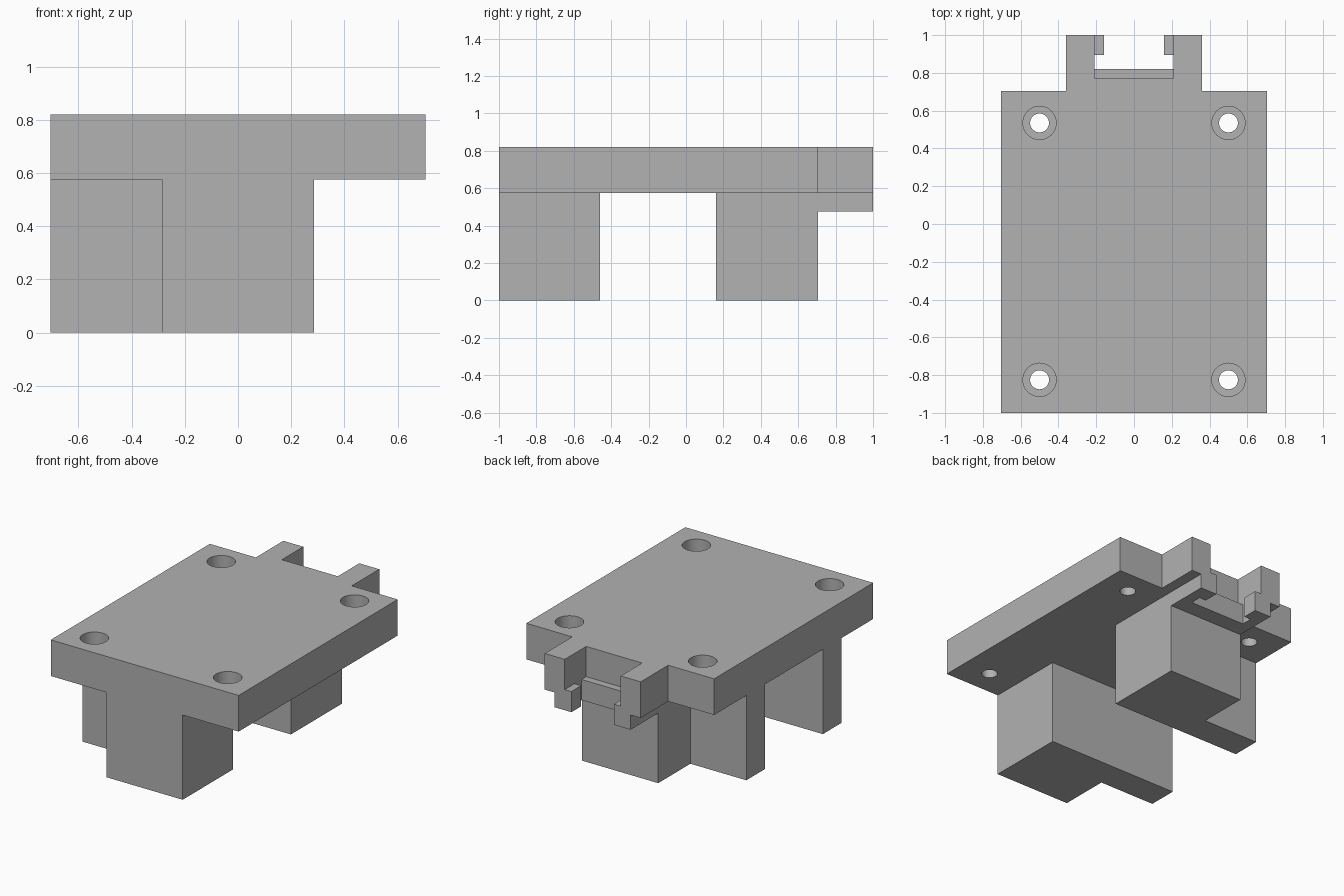
import bpy
import bmesh
import math

cube = bpy.data.objects.get("Cube")
if cube:
    bpy.data.objects.remove(cube, do_unlink=True)

grey = bpy.data.materials.new("mid grey")
grey.use_nodes = True
grey.diffuse_color = (0.445, 0.445, 0.445, 1)
grey.node_tree.nodes["Principled BSDF"].inputs["Base Color"].default_value = grey.diffuse_color


def add_object(name, bm):
    bmesh.ops.recalc_face_normals(bm, faces=bm.faces[:])
    mesh = bpy.data.meshes.new(name)
    bm.to_mesh(mesh)
    bm.free()
    mesh.materials.append(grey)
    obj = bpy.data.objects.new(name, mesh)
    bpy.context.collection.objects.link(obj)
    return obj


def extrude_outline(name, outline, bottom, top):
    """Flat outline in x, y raised from bottom to top."""
    bm = bmesh.new()
    face = bm.faces.new([bm.verts.new((x, y, bottom)) for x, y in outline])
    raised = bmesh.ops.extrude_face_region(bm, geom=[face])["geom"]
    verts = [g for g in raised if isinstance(g, bmesh.types.BMVert)]
    bmesh.ops.translate(bm, verts=verts, vec=(0, 0, top - bottom))
    return add_object(name, bm)


def mirrored(half):
    """Close a right-hand outline with its mirror image."""
    return half + [(-x, y) for x, y in reversed(half)]


TOP, UNDERSIDE, LEDGE, CLIP_BOTTOM = 0.82, 0.575, 0.615, 0.475
SIDE, BACK, LEG, SLOT = 0.705, 0.705, 0.285, 0.21

# Top plate with two rear arms
plate = extrude_outline("top_plate", mirrored([
    (SIDE, -1), (SIDE, BACK), (0.36, BACK), (0.36, 1), (SLOT, 1), (SLOT, 0.77)]),
    UNDERSIDE, TOP)

# Lower clip bracket: ledge, side rails and inward hooks
extrude_outline("clip_bracket", mirrored([
    (LEG, BACK), (LEG, 1), (0.16, 1), (0.16, 0.895), (SLOT, 0.895), (SLOT, 0.82)]),
    CLIP_BOTTOM, LEDGE)

# L-shaped legs, each with a thin wing on its inner side
for name, outer, inner in (("front_leg", -1, -0.46), ("rear_leg", BACK, 0.16)):
    wing = inner + math.copysign(0.2, outer - inner)
    extrude_outline(name, [(LEG, outer), (LEG, inner), (-SIDE, inner),
                           (-SIDE, wing), (-LEG, wing), (-LEG, outer)], 0, UNDERSIDE)

# Counterbored screw holes
def hole_cutter(name, radius, bottom, top):
    bm = bmesh.new()
    for x in (-0.5, 0.5):
        for y in (-0.825, 0.535):
            made = bmesh.ops.create_cone(bm, cap_ends=True, segments=48,
                                         radius1=radius, radius2=radius, depth=top - bottom)
            bmesh.ops.translate(bm, verts=made["verts"], vec=(x, y, (top + bottom) / 2))
    cutter = add_object(name, bm)
    cutter.hide_render = True
    return cutter


cutters = [hole_cutter("counterbore_cutter", 0.088, TOP - 0.12, TOP + 0.1),
           hole_cutter("screw_hole_cutter", 0.05, UNDERSIDE - 0.1, TOP + 0.1)]
for cutter in cutters:
    cut = plate.modifiers.new(cutter.name, 'BOOLEAN')
    cut.operation = 'DIFFERENCE'
    cut.solver = 'EXACT'
    cut.object = cutter

# Bake the holes and remove the cutters
bpy.context.view_layer.update()
evaluated = plate.evaluated_get(bpy.context.evaluated_depsgraph_get())
baked = bpy.data.meshes.new_from_object(evaluated)
plate.modifiers.clear()
plate.data = baked
for cutter in cutters:
    bpy.data.objects.remove(cutter, do_unlink=True)

# Smooth hole walls, sharp everywhere else
bpy.ops.object.select_all(action='DESELECT')
plate.select_set(True)
bpy.context.view_layer.objects.active = plate
bpy.ops.object.shade_smooth_by_angle(angle=math.radians(30))
